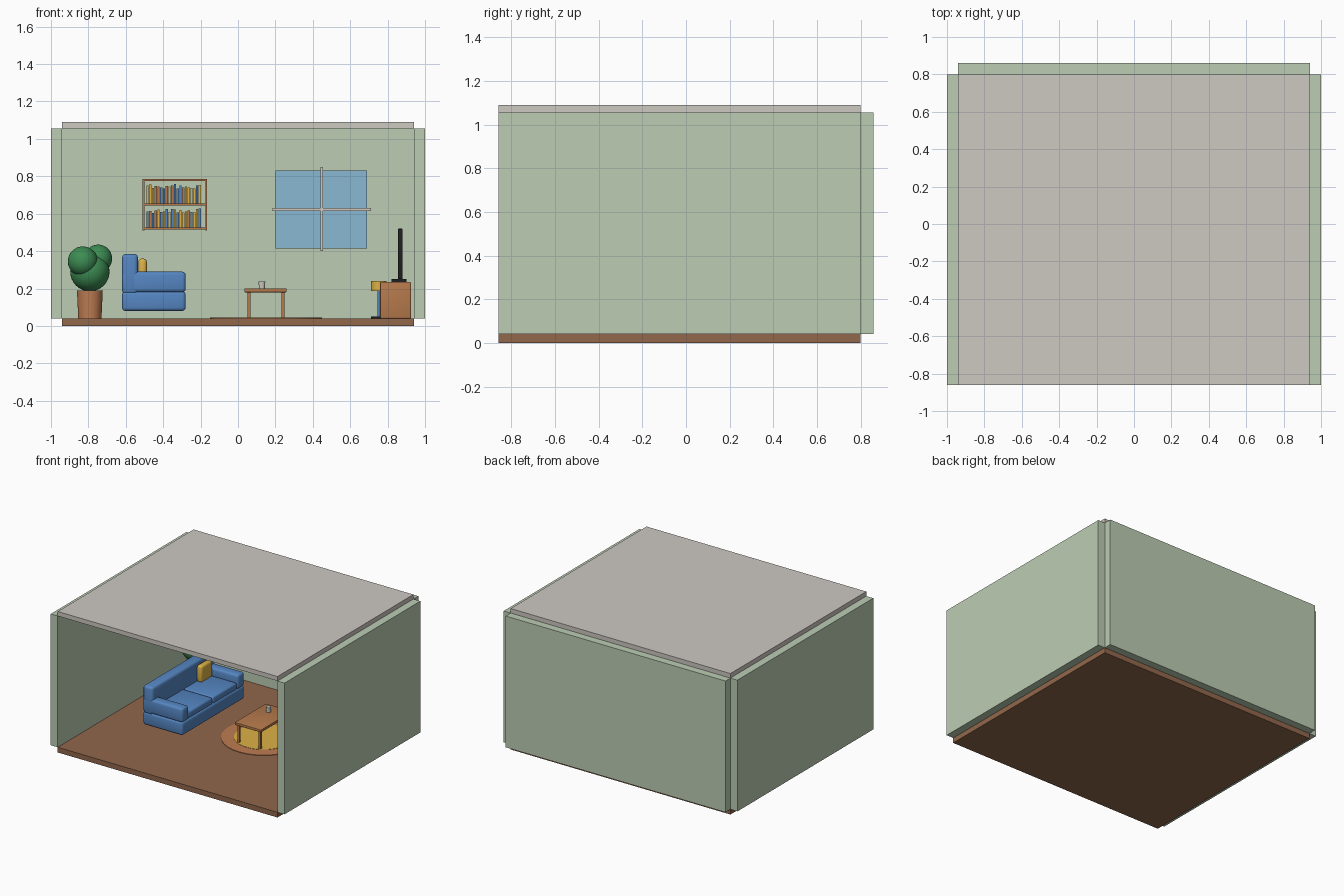
import bpy, math, random

cube = bpy.data.objects.get("Cube")
if cube:
    bpy.data.objects.remove(cube, do_unlink=True)
random.seed(4)


def material(name, *rgb):
    lin = [((c / 255 + 0.055) / 1.055) ** 2.4 for c in rgb] + [1]
    m = bpy.data.materials.new(name)
    m.use_nodes = True
    m.diffuse_color = lin
    m.node_tree.nodes["Principled BSDF"].inputs["Base Color"].default_value = lin
    return m


WALL = material("sage wall", 188, 205, 180)
PALE = material("pale grey", 205, 200, 193)
FLOOR = material("floor brown", 145, 103, 75)
BLUE = material("fabric blue", 85, 134, 194)
YELLOW = material("mustard yellow", 220, 177, 70)
WOOD = material("warm wood", 182, 122, 76)
BLACK = material("black", 32, 32, 34)
GREEN = material("leaf green", 60, 140, 82)
GLASS = material("window blue", 138, 184, 210)
CLAY = material("terracotta", 190, 124, 82)


def finish(name, mat, smooth=False):
    ob = bpy.context.object
    ob.name = name
    ob.data.materials.append(mat)
    if smooth:
        bpy.ops.object.shade_smooth_by_angle(angle=math.radians(40))
    return ob


def box(name, mat, x, y, z, bevel=0):
    """Box from (low, high) pairs, optionally with rounded edges."""
    spans = (x, y, z)
    bpy.ops.mesh.primitive_cube_add(size=1, location=[(a + b) / 2 for a, b in spans])
    ob = bpy.context.object
    ob.scale = [b - a for a, b in spans]
    bpy.ops.object.transform_apply(location=False, rotation=False, scale=True)
    if bevel:
        mod = ob.modifiers.new("round", "BEVEL")
        mod.width, mod.segments = bevel, 3
        bpy.ops.object.modifier_apply(modifier=mod.name)
    return finish(name, mat, bevel > 0)


def drum(name, mat, x, y, z, r, r_top=None):
    bpy.ops.mesh.primitive_cone_add(vertices=32, radius1=r, radius2=r if r_top is None else r_top,
                                    depth=z[1] - z[0], location=(x, y, sum(z) / 2))
    return finish(name, mat, True)


# Room shell, open at the front
depth, width, rise = (-0.86, 0.80), (-0.94, 0.94), (0.04, 1.055)
box("floor", FLOOR, width, depth, (0, 0.04))
box("ceiling", PALE, width, depth, (1.055, 1.09))
box("back_wall", WALL, width, (0.80, 0.86), rise)
box("left_wall", WALL, (0.94, 1.0), depth, rise)
box("right_wall", WALL, (-1.0, -0.94), depth, rise)

# Window with crossing bars
box("window_glass", GLASS, (0.20, 0.69), (0.785, 0.80), (0.415, 0.83))
box("window_bar_vertical", PALE, (0.44, 0.455), (0.77, 0.80), (0.40, 0.85))
box("window_bar_horizontal", PALE, (0.185, 0.71), (0.77, 0.80), (0.615, 0.63))

# Wall bookcase
case_y = (0.70, 0.80)
for side, x in (("right", -0.51), ("left", -0.175)):
    box(side + "_bookcase_side", WOOD, (x, x + 0.01), case_y, (0.51, 0.785))
for name, z in (("bottom", 0.515), ("middle", 0.645), ("top", 0.775)):
    box(name + "_shelf", WOOD, (-0.51, -0.165), case_y, (z, z + 0.01))
covers = (BLUE, BLUE, YELLOW, WOOD, YELLOW)
for row, z in enumerate((0.525, 0.655)):
    for i in range(20):
        x = -0.49 + i * 0.0147
        box(f"book_{row}_{i}", random.choice(covers), (x, x + 0.0125),
            (0.72, 0.79), (z, z + random.uniform(0.078, 0.104)))

# Sofa facing the left wall
sofa_x, sofa_y = (-0.62, -0.28), (-0.28, 0.48)
box("sofa_base", BLUE, sofa_x, sofa_y, (0.08, 0.185), 0.018)
box("sofa_back", BLUE, (-0.62, -0.535), sofa_y, (0.17, 0.385), 0.02)
for side, y in (("near", -0.28), ("far", 0.40)):
    box(side + "_sofa_arm", BLUE, sofa_x, (y, y + 0.08), (0.18, 0.29), 0.018)
for side, y in (("near", -0.198), ("far", 0.102)):
    box(side + "_seat_cushion", BLUE, (-0.54, -0.285), (y, y + 0.296), (0.18, 0.235), 0.014)
box("throw_pillow", YELLOW, (-0.533, -0.487), (0.25, 0.39), (0.23, 0.36), 0.018)

# Round rug and coffee table
drum("rug_border", CLAY, 0.15, 0.10, (0.04, 0.044), 0.30)
drum("rug_centre", YELLOW, 0.15, 0.10, (0.04, 0.046), 0.21)
box("table_top", WOOD, (0.035, 0.26), (-0.09, 0.29), (0.18, 0.20), 0.003)
for x in (0.05, 0.232):
    for y in (-0.078, 0.262):
        box("table_leg", WOOD, (x, x + 0.016), (y, y + 0.016), (0.04, 0.18))
drum("cup", PALE, 0.128, 0.19, (0.20, 0.238), 0.016, 0.018)

# Potted plant
drum("plant_pot", CLAY, -0.792, 0.62, (0.04, 0.19), 0.062, 0.069)
for x, y, z, r in ((-0.792, 0.62, 0.29, 0.105), (-0.83, 0.57, 0.345, 0.08),
                   (-0.748, 0.64, 0.36, 0.075)):
    bpy.ops.mesh.primitive_uv_sphere_add(segments=32, ring_count=16, radius=r, location=(x, y, z))
    finish("foliage", GREEN, True)

# Cabinet and television facing the sofa
box("media_cabinet", WOOD, (0.76, 0.925), (-0.22, 0.42), (0.04, 0.235), 0.006)
box("screen_base", BLACK, (0.82, 0.90), (0.0, 0.20), (0.235, 0.252))
box("screen", BLACK, (0.855, 0.88), (-0.14, 0.34), (0.25, 0.52), 0.004)

# Small lamp beyond the cabinet
drum("lamp_base", BLACK, 0.753, 0.58, (0.04, 0.05), 0.042)
drum("lamp_post", BLUE, 0.753, 0.58, (0.05, 0.19), 0.007)
drum("lamp_shade", YELLOW, 0.753, 0.58, (0.188, 0.24), 0.042)
